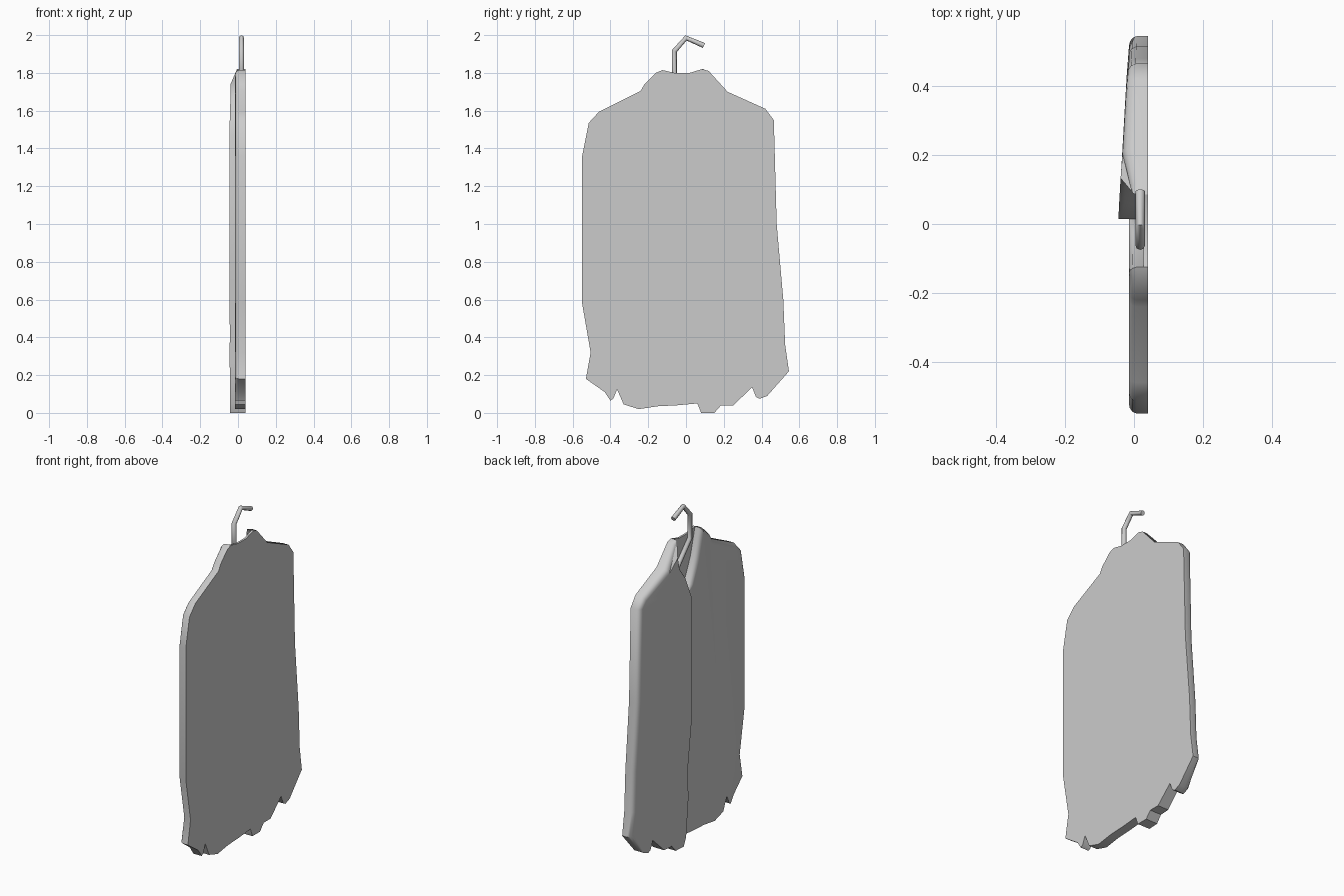
import bpy
import bmesh
from mathutils import Vector

if "Cube" in bpy.data.objects:
    bpy.data.objects.remove(bpy.data.objects["Cube"])

BACK = 0.04  # flat back plane of the garment


def make_material(name, colour):
    mat = bpy.data.materials.new(name)
    mat.use_nodes = True
    mat.diffuse_color = colour
    mat.node_tree.nodes["Principled BSDF"].inputs["Base Color"].default_value = colour
    return mat


grey = make_material("plain grey", (0.6, 0.6, 0.6, 1))


def finish(obj, angle):
    obj.data.materials.append(grey)
    bpy.ops.object.select_all(action="DESELECT")
    obj.select_set(True)
    bpy.context.view_layer.objects.active = obj
    bpy.ops.object.shade_smooth_by_angle(angle=angle)


def inward(points, i):
    """Unit normal pointing into a counter-clockwise outline at point i."""
    along = Vector(points[(i + 1) % len(points)]) - Vector(points[i - 1])
    return Vector((-along.y, along.x)).normalized()


def build_panel(name, points, front, width, sections):
    """Loft the outline through rings of (depth share, inset share)."""
    bm = bmesh.new()
    rings = []
    for depth, inset in sections:
        ring = []
        for i, (y, z) in enumerate(points):
            p = Vector((y, z)) + inward(points, i) * width(y, z) * inset
            x = BACK + (front(y, z) - BACK) * depth
            ring.append(bm.verts.new((x, p.x, p.y)))
        rings.append(ring)
    count = len(points)
    for a, b in zip(rings, rings[1:]):
        for i in range(count):
            j = (i + 1) % count
            bm.faces.new((a[i], a[j], b[j], b[i]))
    caps = [bm.faces.new(rings[0]), bm.faces.new(rings[-1])]
    bmesh.ops.recalc_face_normals(bm, faces=bm.faces)
    bmesh.ops.triangulate(bm, faces=caps)
    mesh = bpy.data.meshes.new(name)
    bm.to_mesh(mesh)
    bm.free()
    obj = bpy.data.objects.new(name, mesh)
    bpy.context.collection.objects.link(obj)
    finish(obj, 0.75)
    return obj


# Front opening and neckline, listed from bottom to top as (y, z)
seam = [(.06, .05), (.04, .27), (.045, .45), (.015, .7), (.015, 1.47)]
neck_wide = [(.06, 1.6), (.11, 1.67), (.125, 1.74), (.085, 1.82)]
neck_narrow = [(-.02, 1.52), (-.08, 1.65), (-.11, 1.76), (-.125, 1.815)]

# Outer edges of the two halves
wide_edge = [(.08, 0), (.15, 0), (.185, .04), (.25, .04), (.35, .135), (.37, .085),
             (.39, .075), (.43, .09), (.545, .22), (.525, .36), (.515, .6), (.48, 1),
             (.465, 1.55), (.42, 1.61), (.22, 1.7), (.12, 1.81)]
narrow_edge = [(-.16, 1.8), (-.22, 1.74), (-.24, 1.705), (-.46, 1.595), (-.515, 1.535),
               (-.55, 1.36), (-.55, .58), (-.505, .32), (-.53, .18), (-.43, .11),
               (-.4, .065), (-.385, .075), (-.365, .125), (-.33, .045), (-.25, .02),
               (-.15, .035), (-.05, .04)]


def wide_front(y, z):
    # The overlapping half is thickest at the opening and thins at the collar tip
    return -.045 + .058 * (y - .02) + max(0, z - 1.74) * .45


def narrow_front(y, z):
    return -.015


def wide_width(y, z):
    if z < .2 or (y, z) in seam:
        return 0
    return .008 if (y, z) in neck_wide else .03


def narrow_width(y, z):
    return 0 if z < .17 or (y, z) in seam else .03


# Square back edge with a rolled front edge
rolled = [(0, 0), (.6, 0), (.82, .2), (.95, .55), (1, 1)]
build_panel("overlapping_front_half", wide_edge + neck_wide[::-1] + seam[::-1],
            wide_front, wide_width, rolled)
build_panel("plain_front_half", seam + neck_narrow + narrow_edge,
            narrow_front, narrow_width, rolled)

# Back of the collar, seen through the neckline
collar = seam[-1:] + neck_wide + [(.02, 1.8), (-.06, 1.8)] + neck_narrow[::-1]
build_panel("collar_back", collar, lambda y, z: .028, lambda y, z: 0, [(0, 0), (1, 0)])


# Hanger hook and the start of its arm
def build_rod(name, path, radius):
    curve = bpy.data.curves.new(name, "CURVE")
    curve.dimensions = "3D"
    curve.bevel_depth = radius
    curve.bevel_resolution = 2
    curve.use_fill_caps = True
    spline = curve.splines.new("POLY")
    spline.points.add(len(path) - 1)
    for point, (y, z) in zip(spline.points, path):
        point.co = (.018, y, z, 1)
    obj = bpy.data.objects.new(name, curve)
    bpy.context.collection.objects.link(obj)
    bpy.ops.object.select_all(action="DESELECT")
    obj.select_set(True)
    bpy.context.view_layer.objects.active = obj
    bpy.ops.object.convert(target="MESH")
    finish(bpy.context.object, 0.9)


build_rod("hanger_hook", [(.06, 1.64), (-.062, 1.77), (-.062, 1.915), (0, 1.985), (.095, 1.945)], .014)
